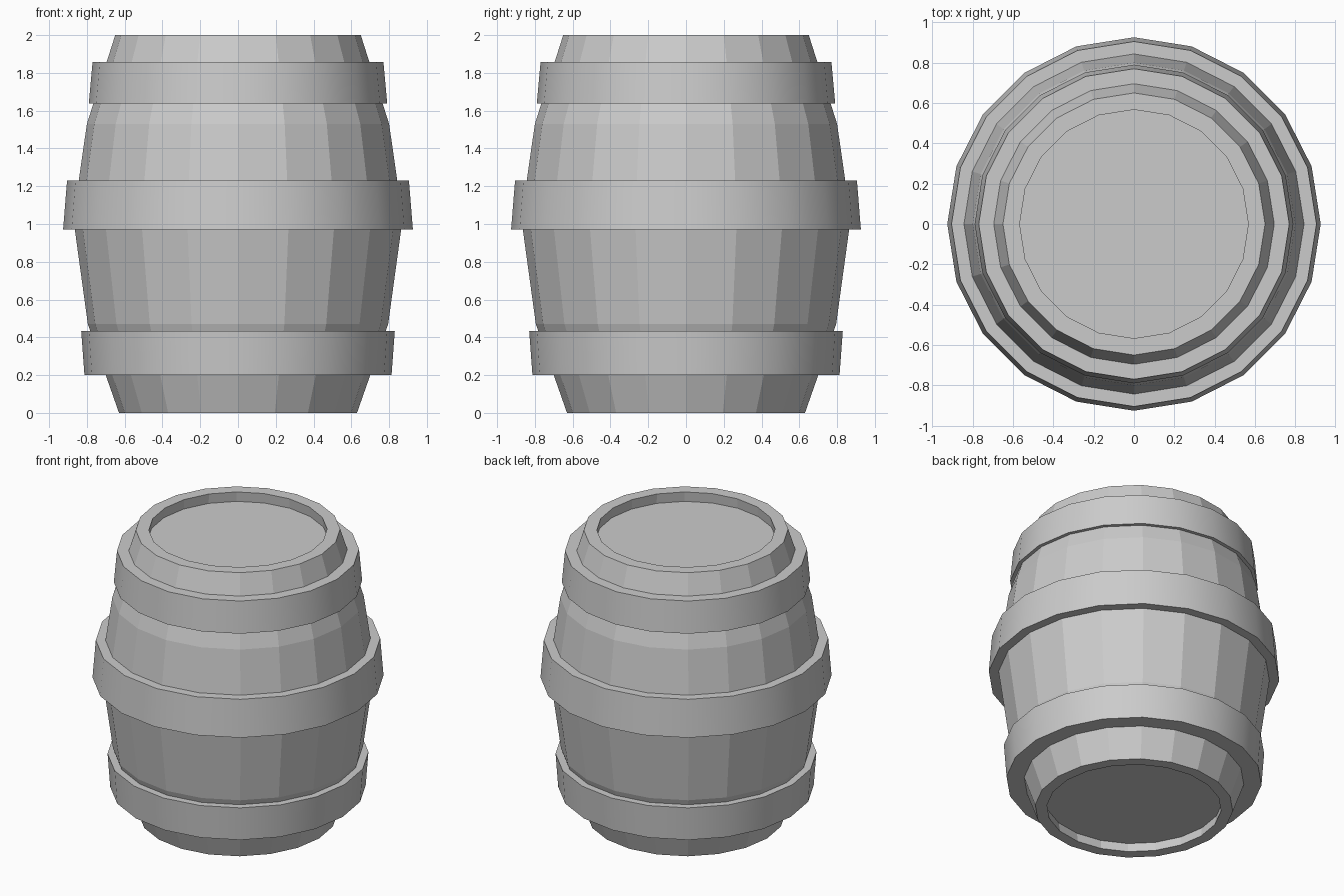
import bpy, bmesh
from math import cos, sin, pi, radians

if "Cube" in bpy.data.objects:
    bpy.data.objects.remove(bpy.data.objects["Cube"])

SIDES = 20


def lathe(name, profile, closed=False, smooth=False):
    """Spin an (r, z) profile about z; open profiles get end caps."""
    bm = bmesh.new()
    rings = [[bm.verts.new((r * cos(2 * pi * i / SIDES), r * sin(2 * pi * i / SIDES), z))
              for i in range(SIDES)] for r, z in profile]
    pairs = list(zip(rings, rings[1:]))
    if closed:
        pairs.append((rings[-1], rings[0]))
    for a, b in pairs:
        for i in range(SIDES):
            j = (i + 1) % SIDES
            bm.faces.new((a[i], a[j], b[j], b[i]))
    if not closed:
        bm.faces.new(rings[0])
        bm.faces.new(rings[-1])
    bmesh.ops.recalc_face_normals(bm, faces=bm.faces)
    mesh = bpy.data.meshes.new(name)
    bm.to_mesh(mesh)
    bm.free()
    obj = bpy.data.objects.new(name, mesh)
    bpy.context.collection.objects.link(obj)
    if smooth:
        bpy.ops.object.select_all(action='DESELECT')
        obj.select_set(True)
        bpy.context.view_layer.objects.active = obj
        bpy.ops.object.shade_smooth_by_angle(angle=radians(30))
    return obj


# Staved body with recessed bottom and lid
lathe("barrel_body", [(0.565, 0.065), (0.555, 0.0), (0.63, 0.0), (0.795, 0.47),
                      (0.872, 1.03), (0.80, 1.53), (0.65, 2.0), (0.567, 2.0),
                      (0.575, 1.93)])

# Hoops: name, bottom z, top z, outer radius at bottom and top, inner radius at bottom and top
hoops = [("bottom_hoop", 0.20, 0.433, 0.813, 0.83, 0.68, 0.76),
         ("middle_hoop", 0.97, 1.23, 0.926, 0.905, 0.84, 0.82),
         ("top_hoop", 1.637, 1.857, 0.79, 0.77, 0.74, 0.68)]
for name, z0, z1, r0, r1, i0, i1 in hoops:
    lathe(name, [(i0, z0), (r0, z0), (r1, z1), (i1, z1)], closed=True, smooth=True)
